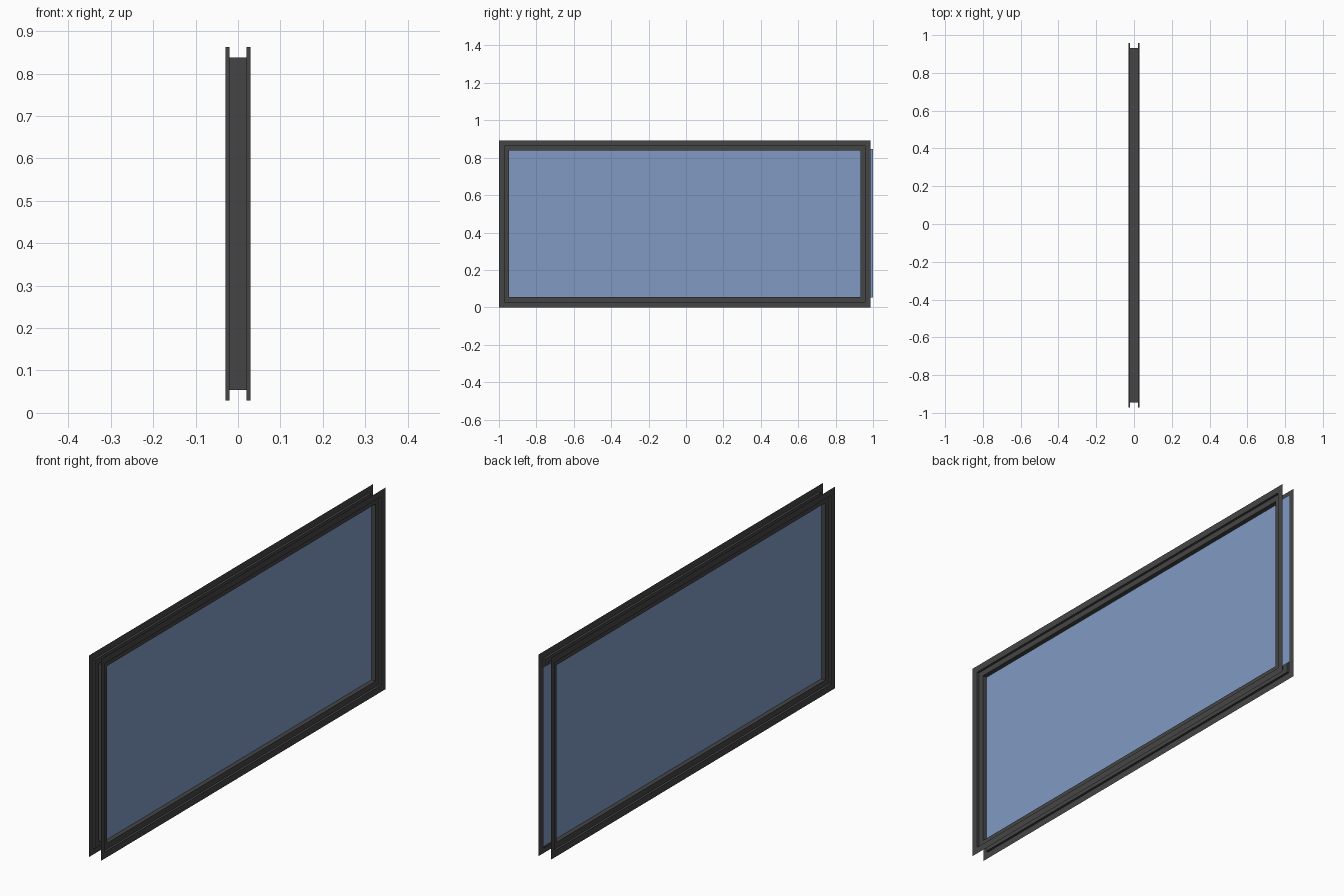
import bpy

if "Cube" in bpy.data.objects:
    bpy.data.objects.remove(bpy.data.objects["Cube"])

# Outer limits of the frame
Y0, Y1, Z0, Z1 = -1.0, 0.987, 0.0, 0.892


def make_object(name, verts, faces, color):
    mesh = bpy.data.meshes.new(name)
    mesh.from_pydata(verts, [], faces)
    mat = bpy.data.materials.new(name + "_material")
    mat.diffuse_color = color
    mat.use_nodes = True
    mat.node_tree.nodes["Principled BSDF"].inputs["Base Color"].default_value = mat.diffuse_color
    mesh.materials.append(mat)
    obj = bpy.data.objects.new(name, mesh)
    bpy.context.collection.objects.link(obj)
    return obj


def ring(x, inset):
    a, b, c, d = Y0 + inset, Y1 - inset, Z0 + inset, Z1 - inset
    return [(x, a, c), (x, b, c), (x, b, d), (x, a, d)]


# Window frame: stepped open sheet profile (x, inset) swept round the opening
profile = [(0.03, 0.0), (0.03, 0.029), (0.02, 0.029), (0.02, 0.054),
           (-0.02, 0.054), (-0.02, 0.029), (-0.03, 0.029), (-0.03, 0.0)]
verts = [v for x, inset in profile for v in ring(x, inset)]
faces = []
for i in range(len(profile) - 1):
    for k in range(4):
        n = (k + 1) % 4
        faces.append((i * 4 + k, i * 4 + n, i * 4 + 4 + n, i * 4 + 4 + k))
make_object("window_frame", verts, faces, (0.06, 0.06, 0.06, 1))

# Glass pane: single sheet in the middle, reaching past the frame at one end
pane = [(0, -0.946, 0.053), (0, 1.0, 0.053), (0, 1.0, 0.847), (0, -0.946, 0.847)]
make_object("glass_pane", pane, [(0, 1, 2, 3)], (0.22, 0.33, 0.55, 0.8))
